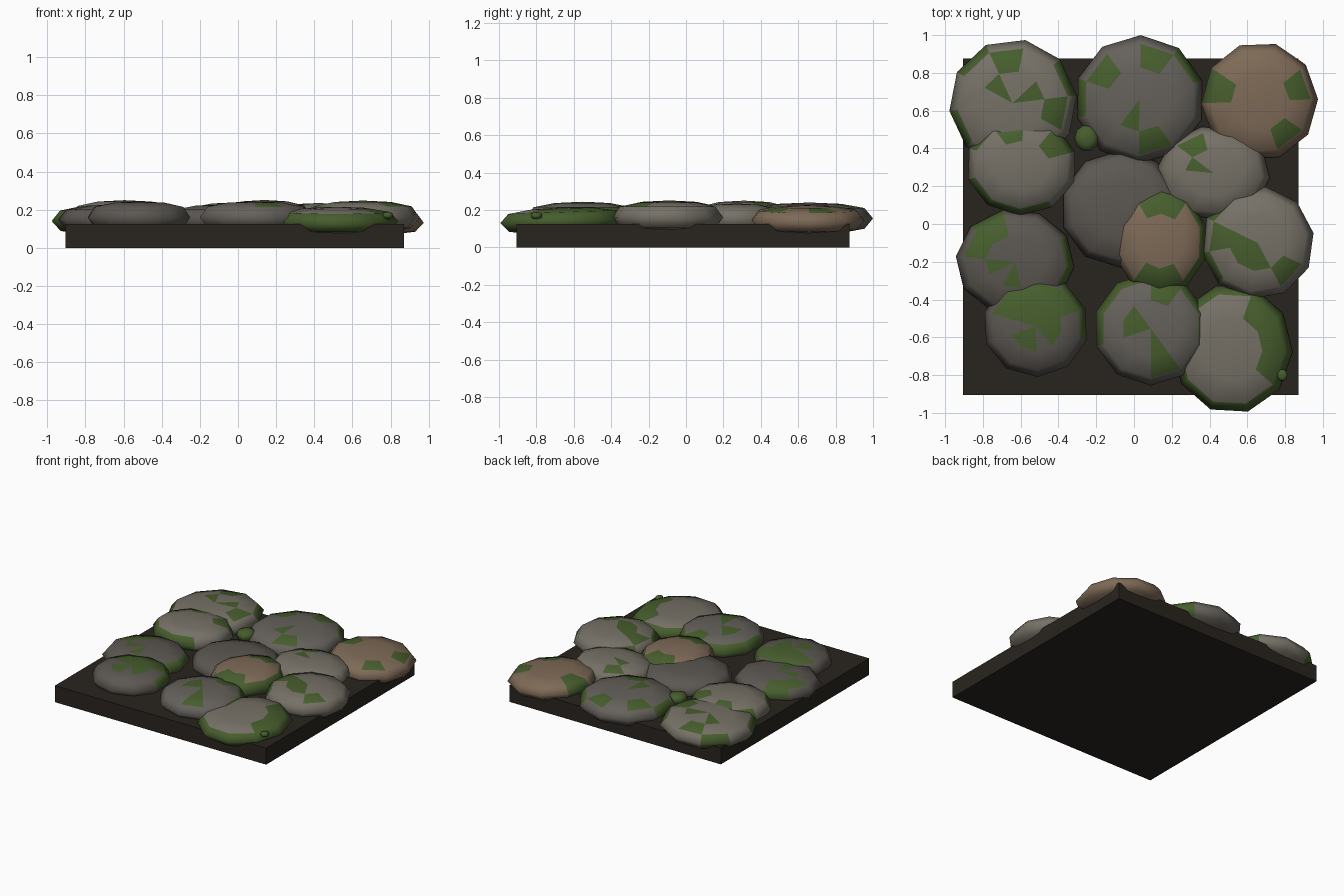
import bpy, bmesh
from math import sin, cos, radians, pi

if "Cube" in bpy.data.objects:
    bpy.data.objects.remove(bpy.data.objects["Cube"])


def material(name, r, g, b):
    m = bpy.data.materials.new(name)
    m.diffuse_color = (r, g, b, 1)
    m.use_nodes = True
    m.node_tree.nodes["Principled BSDF"].inputs["Base Color"].default_value = m.diffuse_color
    return m


SOIL = material("soil", 0.022, 0.018, 0.014)
MOSS = material("moss", 0.062, 0.11, 0.026)
DARK = material("dark_stone", 0.105, 0.095, 0.083)
GREY = material("grey_stone", 0.13, 0.12, 0.105)
LIGHT = material("light_stone", 0.18, 0.165, 0.135)
BROWN = material("brown_stone", 0.21, 0.145, 0.095)
SEGS, RINGS = 10, 6


def stone(name, x, y, z, rx, ry, rz, phase, mat, moss, tilt=(0, 0), segs=SEGS):
    """Flat-topped squashed sphere; moss = one string per upper ring, 1 = mossy face."""
    bm = bmesh.new()

    def vert(ring, seg):
        t = pi * ring / RINGS
        a = radians(phase) + 2 * pi * seg / segs
        c = cos(t)
        h = (abs(c) ** 0.62) * (1 if c > 0 else -1) if 0 < abs(c) > 1e-6 else 0
        return bm.verts.new((rx * sin(t) * cos(a), ry * sin(t) * sin(a), rz * h))

    top, bottom = vert(0, 0), vert(RINGS, 0)
    rows = [[vert(r, s) for s in range(segs)] for r in range(1, RINGS)]
    for r in range(RINGS):
        for s in range(segs):
            n = (s + 1) % segs
            if r == 0:
                f = bm.faces.new((top, rows[0][s], rows[0][n]))
            elif r == RINGS - 1:
                f = bm.faces.new((rows[-1][s], bottom, rows[-1][n]))
            else:
                f = bm.faces.new((rows[r - 1][s], rows[r][s], rows[r][n], rows[r - 1][n]))
            f.smooth = True
            row = moss[min(r, 2)] if r < 4 else ""
            f.material_index = int(row[s]) if row else 0
    me = bpy.data.meshes.new(name)
    bm.to_mesh(me)
    bm.free()
    me.materials.append(mat)
    me.materials.append(MOSS)
    ob = bpy.data.objects.new(name, me)
    ob.location = (x, y, z)
    ob.rotation_euler = (radians(tilt[0]), radians(tilt[1]), 0)
    bpy.context.collection.objects.link(ob)
    return ob


# Soil slab
bpy.ops.mesh.primitive_cube_add(size=1, location=(-0.0175, -0.015, 0.0625))
slab = bpy.context.object
slab.name = "soil_slab"
slab.scale = (1.775, 1.78, 0.125)
slab.data.materials.append(SOIL)

# Cobblestones: x, y, z, radii, rotation of the outline, colour, moss rings
N = "0" * 10
COBBLES = [
    (-.64, .64, .152, .34, .34, .082, 7, LIGHT, ("1001000000", "0010000001", "1001010000"), (0, -2)),
    (.03, .66, .155, .345, .34, .085, 17, GREY, ("0000001000", "0101000100", "1000100000")),
    (.665, .65, .148, .31, .315, .076, 2, BROWN, (N, "1000100010", "0000100000"), (0, 3)),
    (-.595, .31, .163, .295, .265, .087, 16, LIGHT, (N, "1010000000", "1001011100")),
    (-.07, .08, .148, .32, .31, .080, 18, DARK, (N, "0000000010", N)),
    (.42, .27, .153, .30, .25, .082, 30, LIGHT, ("0001000000", "0010000000", N)),
    (.14, -.09, .165, .25, .29, .086, 16, BROWN, (N, "0110001100", "1111001111")),
    (.655, -.10, .161, .30, .30, .087, 10, LIGHT, ("0000111100", "0000100010", "0001010000")),
    (-.63, -.20, .148, .315, .28, .080, 30, DARK, ("0000101000", "0011000000", "0010000011")),
    (-.52, -.54, .160, .28, .27, .084, 20, DARK, ("1111011011", "1111000000", "1000000001")),
    (.09, -.555, .160, .305, .30, .084, 18, GREY, ("0001100100", "0100000100", "1111100001")),
    (.52, -.66, .141, .32, .345, .073, 33, LIGHT, (N, "1000000011", "1111111111"), (2, 0)),
]
for i, c in enumerate(COBBLES):
    stone(f"cobblestone_{i + 1}", *c)

# Moss tufts in the gaps
ALL = ("1" * 10,) * 3
stone("moss_tuft_large", -.25, .455, .17, .065, .07, .04, 0, MOSS, ALL)
stone("moss_tuft_small", .785, -.80, .17, .028, .032, .018, 0, MOSS, ALL)
